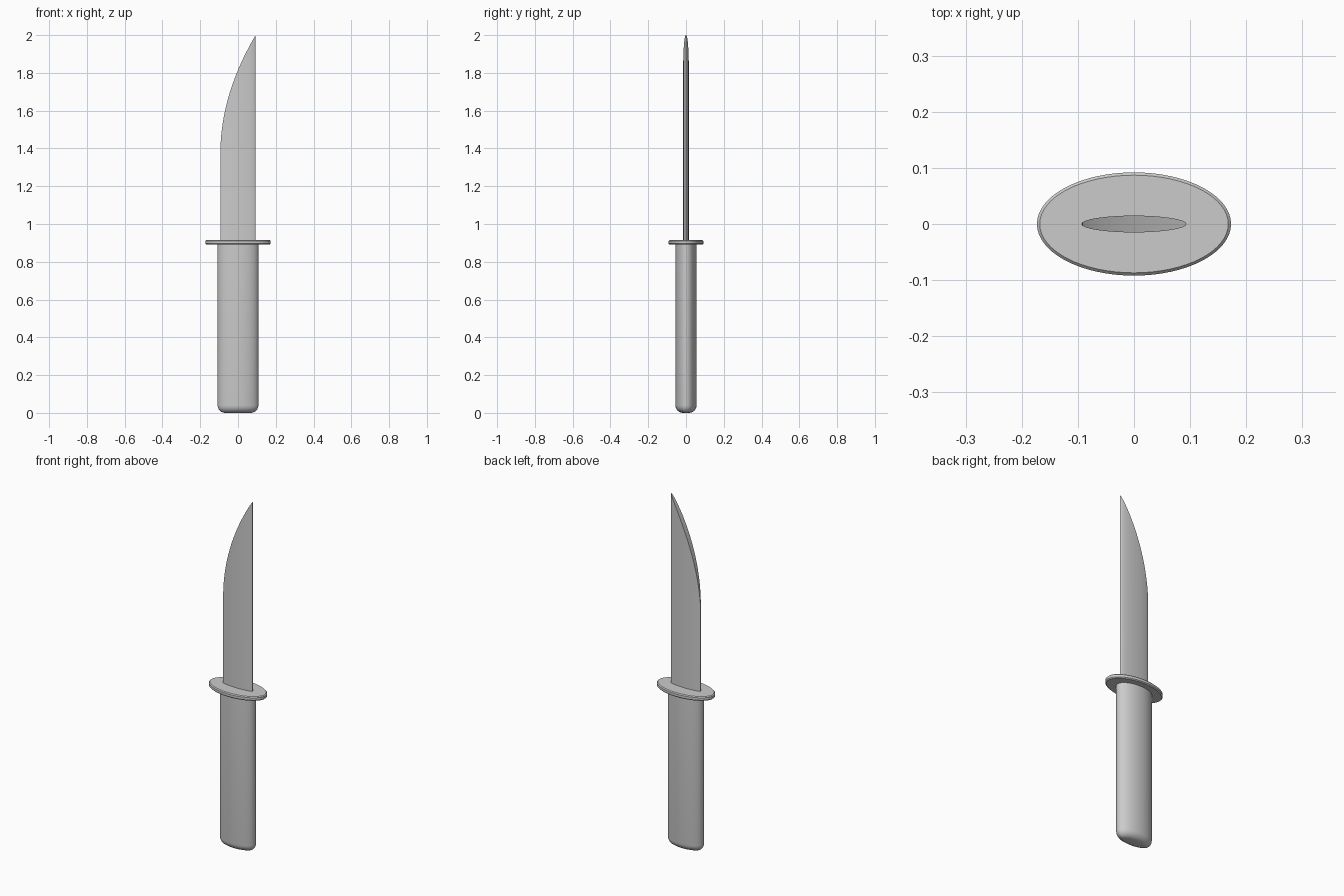
import bpy, bmesh, math

if "Cube" in bpy.data.objects:
    bpy.data.objects.remove(bpy.data.objects["Cube"], do_unlink=True)

SEGMENTS = 64

grey = bpy.data.materials.new("plain_grey")
grey.use_nodes = True
colour = (0.6, 0.6, 0.6, 1)
grey.diffuse_color = colour
grey.node_tree.nodes["Principled BSDF"].inputs["Base Color"].default_value = colour


def finish(name, bm):
    bmesh.ops.recalc_face_normals(bm, faces=bm.faces)
    mesh = bpy.data.meshes.new(name)
    bm.to_mesh(mesh)
    bm.free()
    obj = bpy.data.objects.new(name, mesh)
    bpy.context.collection.objects.link(obj)
    mesh.materials.append(grey)
    bpy.ops.object.select_all(action='DESELECT')
    obj.select_set(True)
    bpy.context.view_layer.objects.active = obj
    bpy.ops.object.shade_smooth_by_angle(angle=math.radians(35))
    return obj


def ring(bm, rx, ry, height):
    """Ellipse of vertices; height is a function of the angle from the -x end."""
    verts = []
    for i in range(SEGMENTS):
        t = 2 * math.pi * i / SEGMENTS
        verts.append(bm.verts.new((-rx * math.cos(t), ry * math.sin(t), height(t))))
    return verts


def bridge(bm, low, high):
    for i in range(SEGMENTS):
        j = (i + 1) % SEGMENTS
        bm.faces.new((low[i], low[j], high[j], high[i]))


def elliptical_solid(name, sections):
    """Stack of (rx, ry, z) ellipses, capped at both ends."""
    bm = bmesh.new()
    rings = [ring(bm, rx, ry, lambda t, z=z: z) for rx, ry, z in sections]
    for low, high in zip(rings, rings[1:]):
        bridge(bm, low, high)
    bm.faces.new(rings[0])
    bm.faces.new(rings[-1])
    return finish(name, bm)


# Handle with a rounded butt
RX, RY, ROUND = 0.108, 0.056, 0.04
sections = []
for k in range(7):
    a = k / 6 * math.pi / 2
    inset = ROUND * (1 - math.sin(a))
    sections.append((RX - inset, RY - inset, ROUND * (1 - math.cos(a))))
sections.append((RX, RY, 0.895))
elliptical_solid("handle", sections)

# Oval guard with softened rim
elliptical_solid("guard", [(0.168, 0.087, 0.891), (0.173, 0.092, 0.896),
                           (0.173, 0.092, 0.91), (0.168, 0.087, 0.915)])

# Blade: thin oval column whose top sweeps up in a curve to the point
bm = bmesh.new()
base = ring(bm, 0.0935, 0.015, lambda t: 0.9)
top = ring(bm, 0.0935, 0.015, lambda t: 1.37 + 0.63 * abs(math.sin(t / 2)))
bridge(bm, base, top)
bm.faces.new(base)
# Curved cutting edge, spanning the two sides
for i in range(SEGMENTS // 2):
    quad = [top[i], top[i + 1], top[-i - 1], top[-i]]
    bm.faces.new(list(dict.fromkeys(quad)))
finish("blade", bm)
